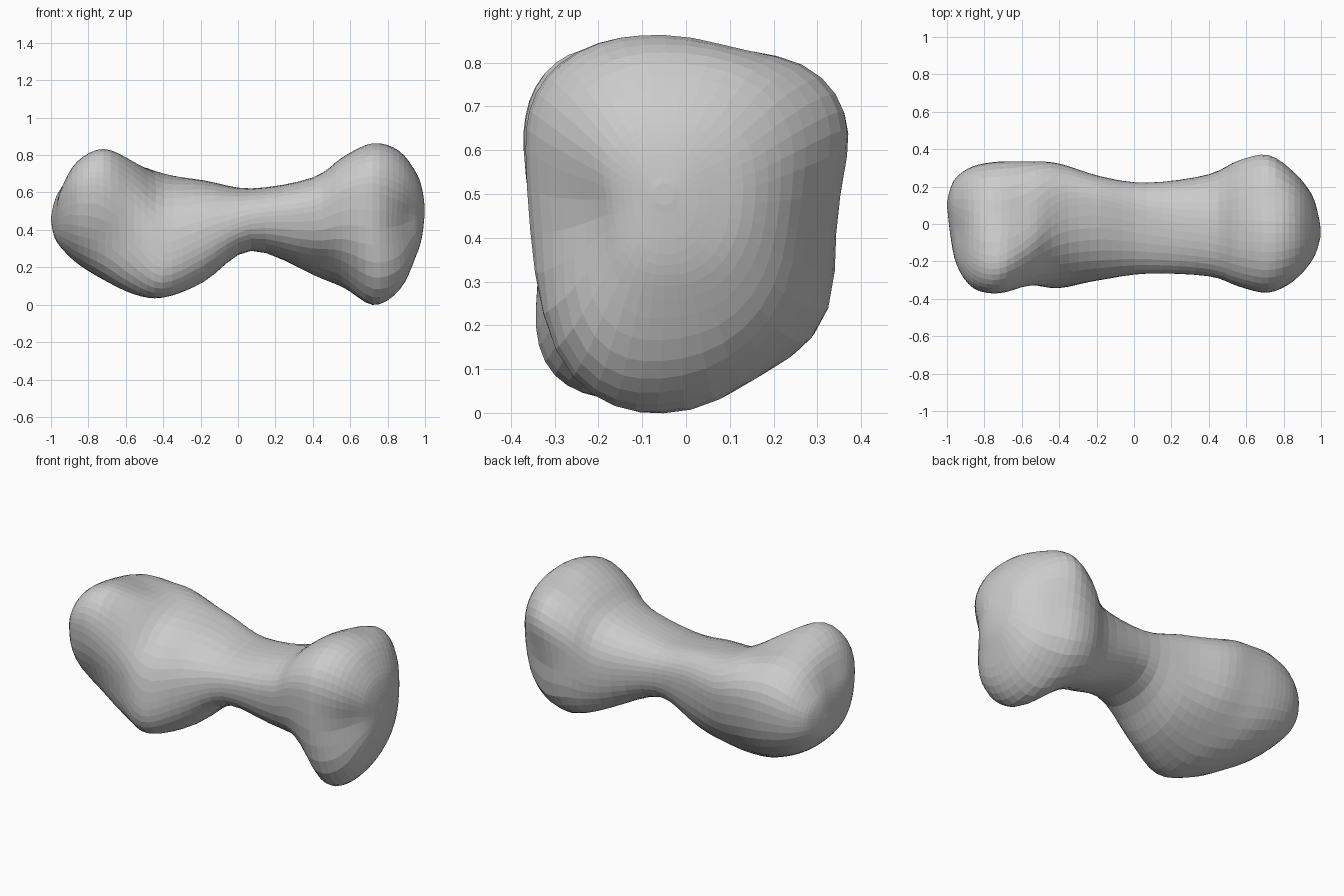
import bpy, bmesh, math
from mathutils import Vector

# Bone sections along x: (x, z low, z high, y front, y back,
#   y of top ridge, y of bottom ridge, z of widest front, z of widest back)
SECTIONS = [
    (-1.00, 0.45, 0.47, 0.09, 0.11, 0.10, 0.10, 0.46, 0.46),
    (-0.985, 0.37, 0.56, -0.06, 0.18, 0.05, 0.08, 0.47, 0.47),
    (-0.95, 0.31, 0.64, -0.22, 0.25, -0.05, 0.03, 0.54, 0.48),
    (-0.86, 0.22, 0.77, -0.345, 0.31, -0.15, 0.00, 0.60, 0.50),
    (-0.72, 0.13, 0.84, -0.375, 0.335, -0.18, -0.05, 0.60, 0.52),
    (-0.56, 0.052, 0.78, -0.34, 0.33, -0.08, -0.10, 0.45, 0.52),
    (-0.40, 0.04, 0.69, -0.335, 0.32, 0.08, -0.14, 0.27, 0.50),
    (-0.18, 0.12, 0.665, -0.30, 0.255, 0.11, -0.10, 0.36, 0.50),
    (0.07, 0.295, 0.62, -0.265, 0.22, 0.04, 0.00, 0.46, 0.47),
    (0.40, 0.155, 0.68, -0.28, 0.265, -0.02, 0.09, 0.50, 0.42),
    (0.56, 0.09, 0.79, -0.335, 0.345, -0.04, 0.10, 0.58, 0.54),
    (0.72, -0.008, 0.867, -0.37, 0.378, -0.05, -0.06, 0.61, 0.61),
    (0.86, 0.08, 0.825, -0.31, 0.28, -0.05, -0.06, 0.57, 0.57),
    (0.95, 0.26, 0.71, -0.22, 0.16, -0.05, -0.05, 0.53, 0.52),
    (0.985, 0.36, 0.62, -0.15, 0.05, -0.05, -0.05, 0.50, 0.50),
    (1.00, 0.48, 0.52, -0.07, -0.03, -0.05, -0.05, 0.50, 0.50),
]

# Hollows between knuckles, negative depth swells: (x, y, z, radius, depth)
DENTS = [
    (0.75, 0.36, 0.42, 0.15, 0.045),
    (0.90, -0.25, 0.44, 0.14, 0.04),
    (0.80, -0.22, 0.18, 0.15, -0.03),
    (0.48, -0.20, 0.14, 0.17, 0.06),
    (0.60, 0.28, 0.24, 0.15, -0.025),
    (0.74, 0.20, 0.06, 0.14, 0.04),
    (0.72, 0.13, 0.84, 0.10, 0.025),
    (-0.97, -0.05, 0.62, 0.13, 0.02),
    (-0.66, 0.06, 0.80, 0.16, 0.05),
    (-0.46, 0.22, 0.67, 0.16, -0.03),
    (-0.70, -0.33, 0.33, 0.15, 0.035),
    (-0.40, -0.29, 0.13, 0.14, -0.025),
    (-0.45, -0.28, 0.66, 0.17, 0.03),
    (-0.45, 0.24, 0.08, 0.22, 0.06),
]


def spline(a, b, c, d, t):
    return 0.5 * (2 * b + (c - a) * t + (2 * a - 5 * b + 4 * c - d) * t * t
                  + (3 * b - a - 3 * c + d) * t ** 3)


def section_at(u):
    last = len(SECTIONS) - 1
    i = min(int(u), last - 1)
    rows = [SECTIONS[max(0, min(last, i + k))] for k in (-1, 0, 1, 2)]
    return [spline(*vals, u - i) for vals in zip(*rows)]


def ring_points(u, sides, power=2.4):
    x, z0, z1, y0, y1, y_top, y_low, z_front, z_back = section_at(u)
    pts = []
    for k in range(sides):
        a = 2 * math.pi * k / sides
        c, s = math.cos(a), math.sin(a)
        r = (abs(c) ** power + abs(s) ** power) ** (-1 / power)
        yp = y_top if s > 0 else y_low
        zp = z_back if c > 0 else z_front
        p = Vector((x, yp + c * r * ((y1 - yp) if c > 0 else (yp - y0)),
                    zp + s * r * ((z1 - zp) if s > 0 else (zp - z0))))
        center = Vector((x * 0.85, (y0 + y1) / 2, (z0 + z1) / 2))
        push = sum(d * math.exp(-((p - Vector((hx, hy, hz))).length / rad) ** 2)
                   for hx, hy, hz, rad, d in DENTS)
        pts.append(p + (center - p).normalized() * push)
    return pts


# Skin the rings into one closed bone
SIDES, STEPS = 40, 4
bm = bmesh.new()
count = (len(SECTIONS) - 1) * STEPS
rings = [[bm.verts.new(p) for p in ring_points(i / STEPS, SIDES)]
         for i in range(count + 1)]
for a, b in zip(rings, rings[1:]):
    for k in range(SIDES):
        n = (k + 1) % SIDES
        bm.faces.new((a[k], a[n], b[n], b[k]))
bm.faces.new(rings[0])
bm.faces.new(rings[-1])
# Relax the seams between section quarters
for _ in range(2):
    bmesh.ops.smooth_vert(bm, verts=bm.verts[:], factor=0.4,
                          use_axis_x=False, use_axis_y=True, use_axis_z=True)
bmesh.ops.recalc_face_normals(bm, faces=bm.faces[:])
mesh = bpy.data.meshes.new("bone")
bm.to_mesh(mesh)
bm.free()
bone = bpy.data.objects.new("bone", mesh)
bpy.context.collection.objects.link(bone)
